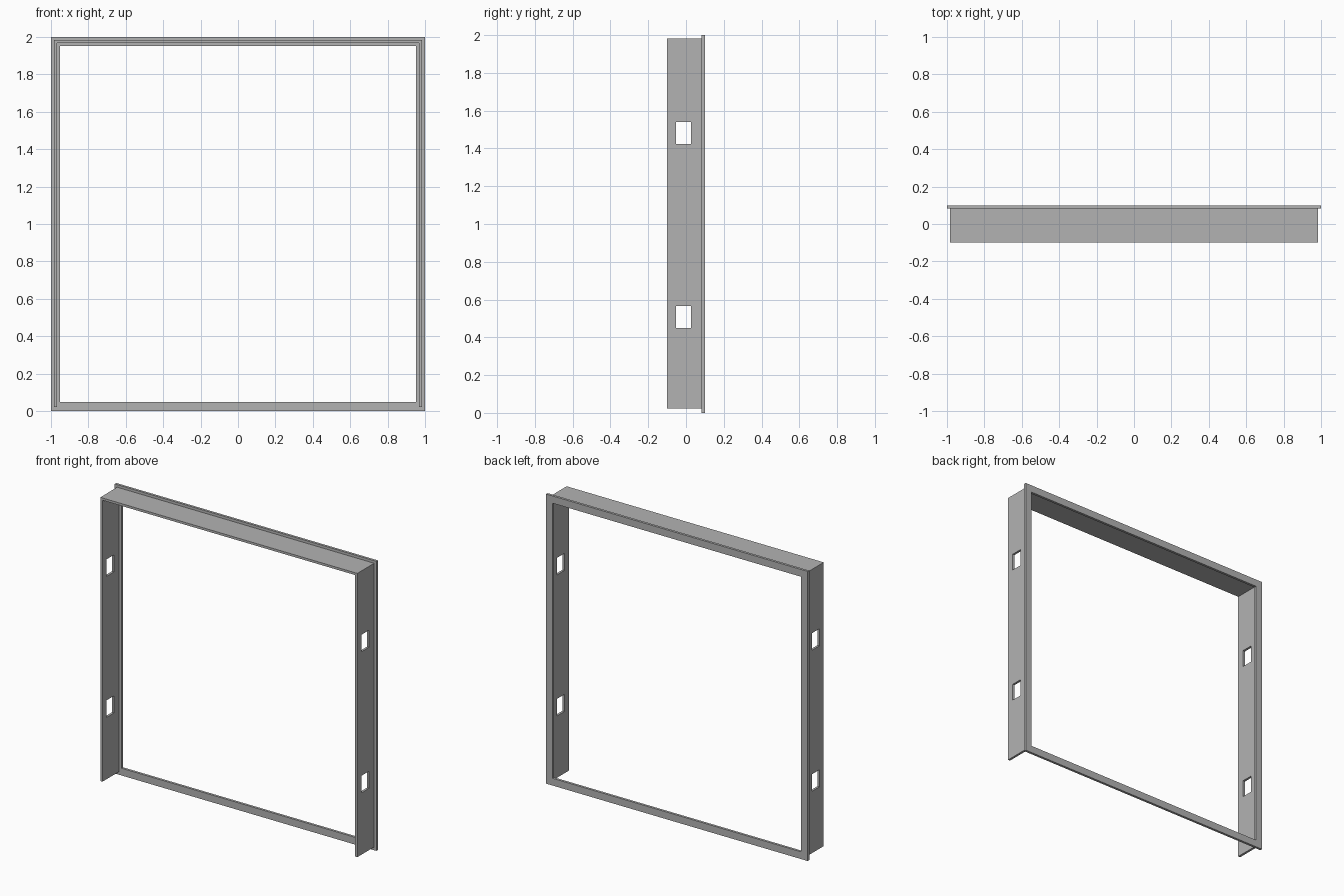
import bpy
import bmesh

cube = bpy.data.objects.get("Cube")
if cube:
    bpy.data.objects.remove(cube, do_unlink=True)

grey = bpy.data.materials.new("metal_grey")
grey.use_nodes = True
colour = (0.45, 0.45, 0.45, 1)
grey.diffuse_color = colour
grey.node_tree.nodes["Principled BSDF"].inputs["Base Color"].default_value = colour


def frame(name, outer, inner, y_front, y_back, closed):
    """Extrude a mitred band between two XZ outlines from y_front to y_back."""
    bm = bmesh.new()
    a = [bm.verts.new((x, y_front, z)) for x, z in outer]
    b = [bm.verts.new((x, y_front, z)) for x, z in inner]
    n = len(outer)
    for i in range(n if closed else n - 1):
        j = (i + 1) % n
        bm.faces.new((a[i], a[j], b[j], b[i]))
    ext = bmesh.ops.extrude_face_region(bm, geom=bm.faces[:], use_keep_orig=True)
    moved = [v for v in ext["geom"] if isinstance(v, bmesh.types.BMVert)]
    bmesh.ops.translate(bm, verts=moved, vec=(0, y_back - y_front, 0))
    bmesh.ops.recalc_face_normals(bm, faces=bm.faces[:])
    mesh = bpy.data.meshes.new(name)
    bm.to_mesh(mesh)
    bm.free()
    mesh.materials.append(grey)
    obj = bpy.data.objects.new(name, mesh)
    bpy.context.collection.objects.link(obj)
    return obj


def outline(half, bottom, top):
    return [(-half, bottom), (-half, top), (half, top), (half, bottom)]


# Flat flange running all the way round the back
frame("back_flange", outline(1, 0, 2), outline(0.95, 0.05, 1.95), 0.083, 0.1, True)

# Deep lining on the sides and top, open at the bottom
lining = frame("lining", outline(0.982, 0.022, 1.982),
               outline(0.966, 0.022, 1.966), -0.1, 0.083, False)

# Fixing slots cut through both sides
for z in (0.508, 1.482):
    bpy.ops.mesh.primitive_cube_add(size=1, location=(0, -0.013, z))
    cutter = bpy.context.object
    cutter.name = "slot_cutter"
    cutter.scale = (2.4, 0.08, 0.118)
    cutter.hide_render = True
    cut = lining.modifiers.new("slots", "BOOLEAN")
    cut.operation = "DIFFERENCE"
    cut.solver = "EXACT"
    cut.object = cutter
    bpy.context.view_layer.objects.active = lining
    bpy.ops.object.modifier_apply(modifier=cut.name)
    bpy.data.objects.remove(cutter, do_unlink=True)
